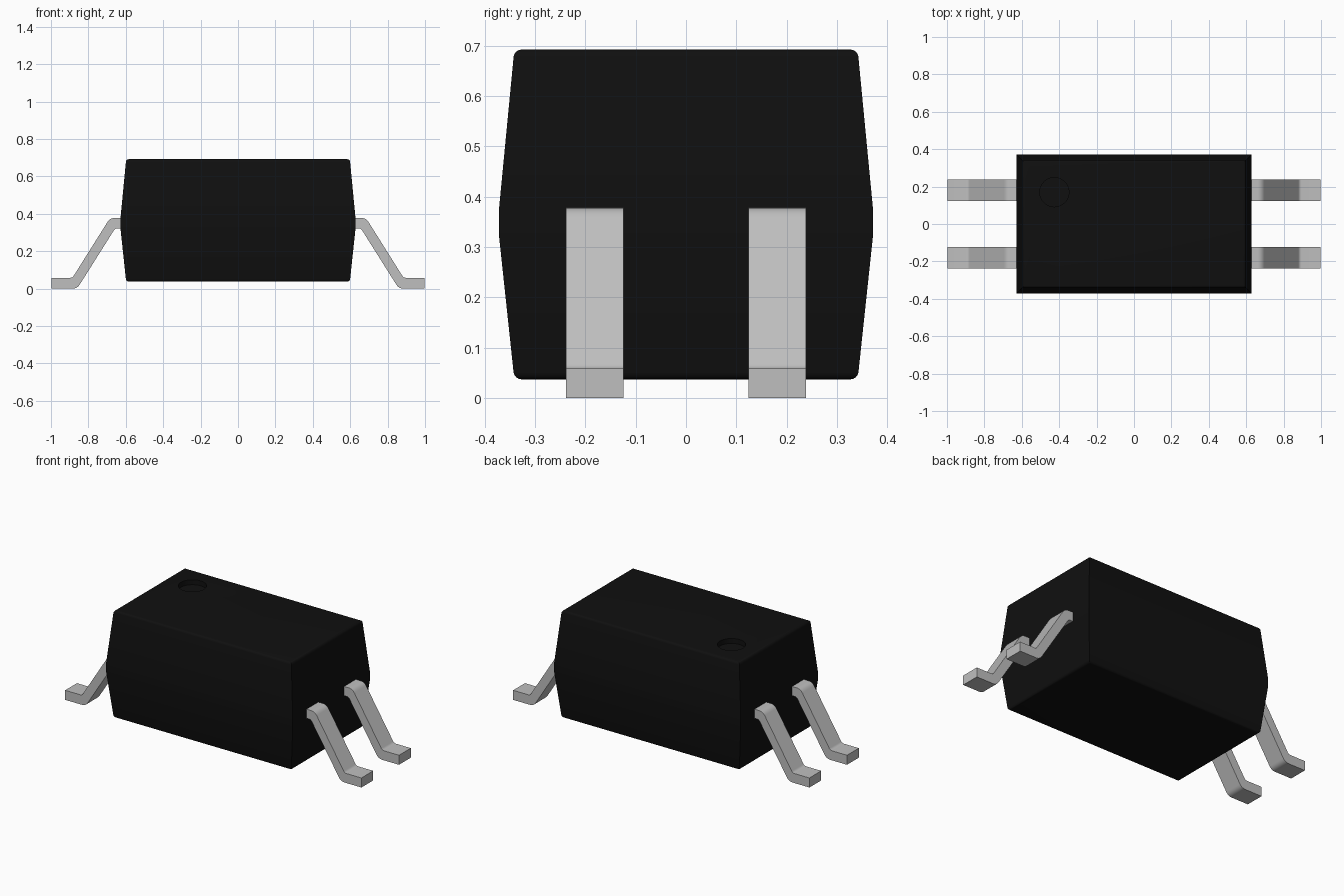
import bpy, bmesh, math
from mathutils import Vector

cube = bpy.data.objects.get("Cube")
if cube:
    bpy.data.objects.remove(cube, do_unlink=True)


def material(name, rgb):
    m = bpy.data.materials.new(name)
    m.use_nodes = True
    m.diffuse_color = (*rgb, 1)
    m.node_tree.nodes["Principled BSDF"].inputs["Base Color"].default_value = (*rgb, 1)
    return m


black = material("black plastic", (0.005, 0.005, 0.005))
metal = material("tinned metal", (0.52, 0.52, 0.52))


def finish(bm, name, mat):
    bmesh.ops.recalc_face_normals(bm, faces=bm.faces)
    mesh = bpy.data.meshes.new(name)
    bm.to_mesh(mesh)
    bm.free()
    mesh.materials.append(mat)
    ob = bpy.data.objects.new(name, mesh)
    bpy.context.collection.objects.link(ob)
    return ob


def smooth(ob):
    bpy.ops.object.select_all(action="DESELECT")
    ob.select_set(True)
    bpy.context.view_layer.objects.active = ob
    bpy.ops.object.shade_smooth_by_angle(angle=math.radians(25))


# Body: tapered rectangular rings with a straight band at mid height
TOP, BOTTOM = 0.692, 0.037
levels = [(BOTTOM, 0.03), (0.318, 0), (0.38, 0), (TOP, 0.03)]
bm = bmesh.new()
rings = []
for z, inset in levels:
    x, y = 0.628 - inset, 0.371 - inset
    rings.append([bm.verts.new((sx * x, sy * y, z))
                  for sx, sy in ((-1, -1), (1, -1), (1, 1), (-1, 1))])
for low, high in zip(rings, rings[1:]):
    for i in range(4):
        j = (i + 1) % 4
        bm.faces.new((low[i], low[j], high[j], high[i]))
bm.faces.new(rings[0][::-1])
bm.faces.new(rings[-1])
rims = [e for e in bm.edges
        if all(v.co.z in (rings[0][0].co.z, rings[-1][0].co.z) for v in e.verts)]
bmesh.ops.bevel(bm, geom=rims, offset=0.014, segments=4, affect="EDGES", profile=0.5)
body = finish(bm, "body", black)

# Round pin-one dimple cut into the top
bm = bmesh.new()
bmesh.ops.create_cone(bm, cap_ends=True, segments=48, radius1=0.078, radius2=0.078, depth=0.06)
bmesh.ops.translate(bm, verts=bm.verts, vec=(-0.426, 0.17, TOP))
cutter = finish(bm, "dimple_cutter", black)
cutter.hide_render = True
cutter.hide_viewport = True
cut = body.modifiers.new("dimple", "BOOLEAN")
cut.operation = "DIFFERENCE"
cut.object = cutter
cut.solver = "EXACT"
bpy.context.view_layer.objects.active = body
bpy.ops.object.modifier_apply(modifier=cut.name)
bpy.data.objects.remove(cutter, do_unlink=True)
smooth(body)


def rounded(points, steps=5):
    """Round each profile corner (x, z, cut) with a short quadratic curve."""
    out = []
    for i, (x, z, size) in enumerate(points):
        p = Vector((x, z))
        if not size:
            out.append(p)
            continue
        a, b = (Vector(points[k % len(points)][:2]) for k in (i - 1, i + 1))
        a = p + (a - p).normalized() * size
        b = p + (b - p).normalized() * size
        for s in range(steps + 1):
            t = s / steps
            out.append(a * (1 - t) ** 2 + p * 2 * t * (1 - t) + b * t * t)
    return out


# Bent leads: one side profile, extruded and repeated at the four positions
profile = rounded([(0.58, 0.378, 0), (0.684, 0.378, 0.025), (0.885, 0.058, 0.012),
                   (0.998, 0.058, 0), (0.998, 0, 0), (0.86, 0, 0.025),
                   (0.657, 0.322, 0.012), (0.58, 0.322, 0)])
for side, sx in (("left", 1), ("right", -1)):
    for place, yc in (("front", -0.181), ("back", 0.181)):
        bm = bmesh.new()
        face = bm.faces.new([bm.verts.new((sx * p.x, yc - 0.057, p.y)) for p in profile])
        new = bmesh.ops.extrude_face_region(bm, geom=[face])["geom"]
        bmesh.ops.translate(bm, vec=(0, 0.114, 0),
                            verts=[g for g in new if isinstance(g, bmesh.types.BMVert)])
        smooth(finish(bm, f"{place}_{side}_lead", metal))
